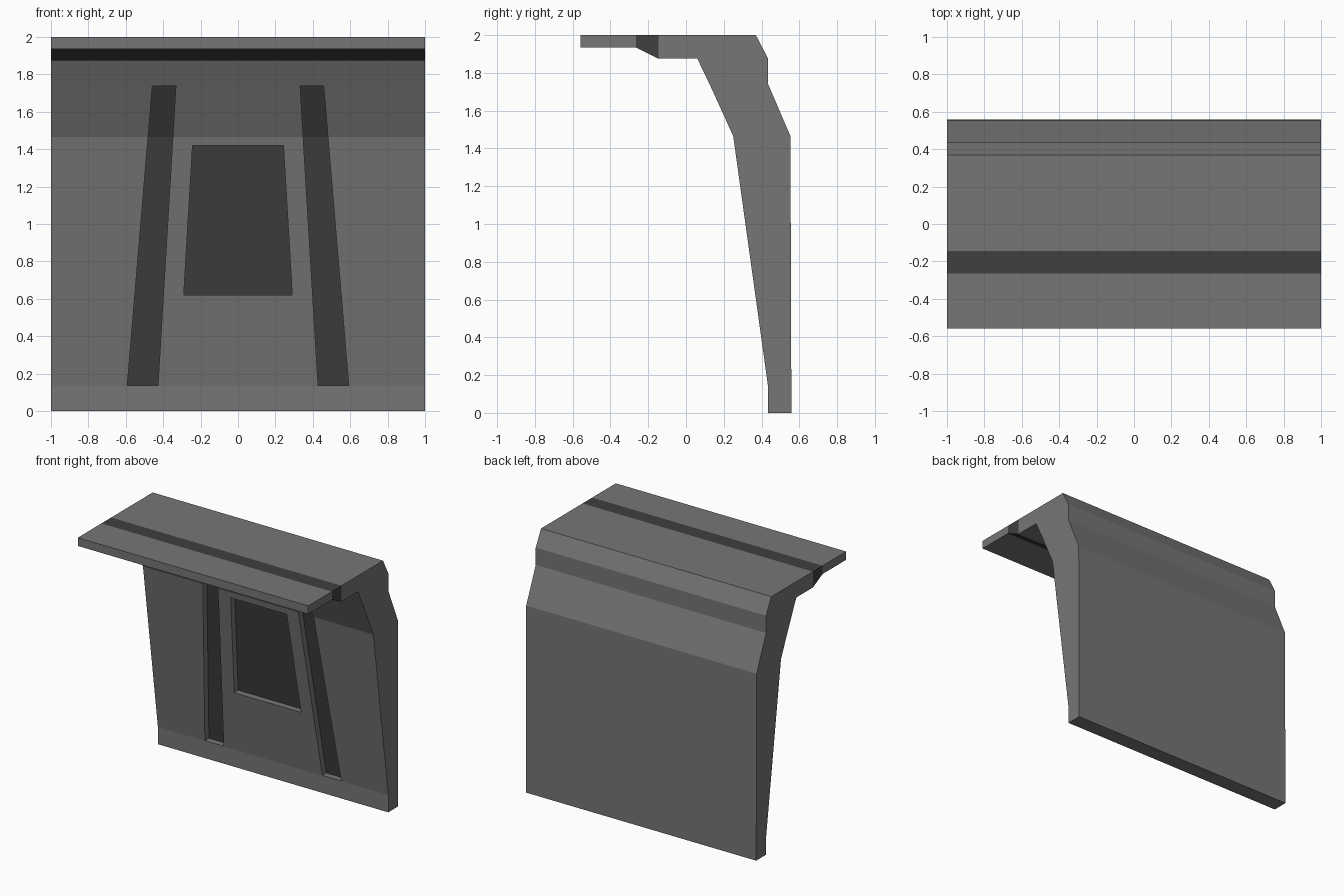
import bpy, bmesh

if "Cube" in bpy.data.objects:
    bpy.data.objects.remove(bpy.data.objects["Cube"])


def material(name, v):
    m = bpy.data.materials.new(name)
    m.diffuse_color = (v, v, v, 1)
    m.use_nodes = True
    m.node_tree.nodes["Principled BSDF"].inputs["Base Color"].default_value = m.diffuse_color
    return m


GREY = material("grey_panel", 0.18)
DARK = material("dark_inset", 0.05)
DEPTH = 0.05


def make_object(name, bm):
    bmesh.ops.recalc_face_normals(bm, faces=bm.faces[:])
    me = bpy.data.meshes.new(name)
    bm.to_mesh(me)
    bm.free()
    me.materials.append(GREY)
    me.materials.append(DARK)
    ob = bpy.data.objects.new(name, me)
    bpy.context.collection.objects.link(ob)
    return ob


# Wall and canopy: one side profile (y, z) swept across x
profile = [(-0.558, 2), (-0.265, 2), (-0.145, 2), (0.37, 2), (0.435, 1.875),
           (0.435, 1.74), (0.553, 1.465), (0.558, 0), (0.435, 0), (0.435, 0.135),
           (0.25, 1.465), (0.125, 1.74), (0.06, 1.875), (-0.145, 1.875),
           (-0.265, 1.935), (-0.558, 1.935)]
n = len(profile)
bm = bmesh.new()
ends = [[bm.verts.new((x, y, z)) for y, z in profile] for x in (-1, 1)]
a, b = ends
for i in range(n):
    j = (i + 1) % n
    f = bm.faces.new((a[i], a[j], b[j], b[i]))
    f.material_index = int(i in (1, 13))          # dark band, top and underside
for e in ends:
    bm.faces.new((e[0], e[1], e[14], e[15]))
    bm.faces.new((e[1], e[2], e[13], e[14])).material_index = 1
    bm.faces.new(e[2:14])
wall = make_object("wall_with_canopy", bm)


def wall_y(z):
    """Front surface of the wall at height z."""
    pts = profile[9:13]
    for (y0, z0), (y1, z1) in zip(pts, pts[1:]):
        if z <= z1:
            return y0 + (y1 - y0) * (z - z0) / (z1 - z0)


def recess(name, levels, bottom, top):
    """Cut a tapered pocket whose dark floor follows the wall surface."""
    bm = bmesh.new()
    rings = []
    for z in levels:
        t = (z - levels[0]) / (levels[-1] - levels[0])
        xl, xr = (p + (q - p) * t for p, q in zip(bottom, top))
        yb = wall_y(z) + DEPTH
        rings.append([bm.verts.new(c) for c in
                      ((xl, 0, z), (xr, 0, z), (xr, yb, z), (xl, yb, z))])
    for r, s in zip(rings, rings[1:]):
        for i in range(4):
            j = (i + 1) % 4
            f = bm.faces.new((r[i], r[j], s[j], s[i]))
            f.material_index = int(i == 2)
    bm.faces.new(rings[0])
    bm.faces.new(rings[-1])
    cutter = make_object(name, bm)
    cutter.hide_render = True
    mod = wall.modifiers.new(name, 'BOOLEAN')
    mod.operation = 'DIFFERENCE'
    mod.solver = 'EXACT'
    mod.material_mode = 'TRANSFER'
    mod.object = cutter
    bpy.context.view_layer.objects.active = wall
    bpy.ops.object.modifier_apply(modifier=mod.name)
    bpy.data.objects.remove(cutter)


# Two leaning grooves and the central panel recess
for s in (-1, 1):
    recess("groove_cutter", [0.137, 1.465, 1.738],
           sorted((s * 0.592, s * 0.428)), sorted((s * 0.458, s * 0.332)))
recess("panel_cutter", [0.62, 1.42], (-0.29, 0.29), (-0.243, 0.243))
